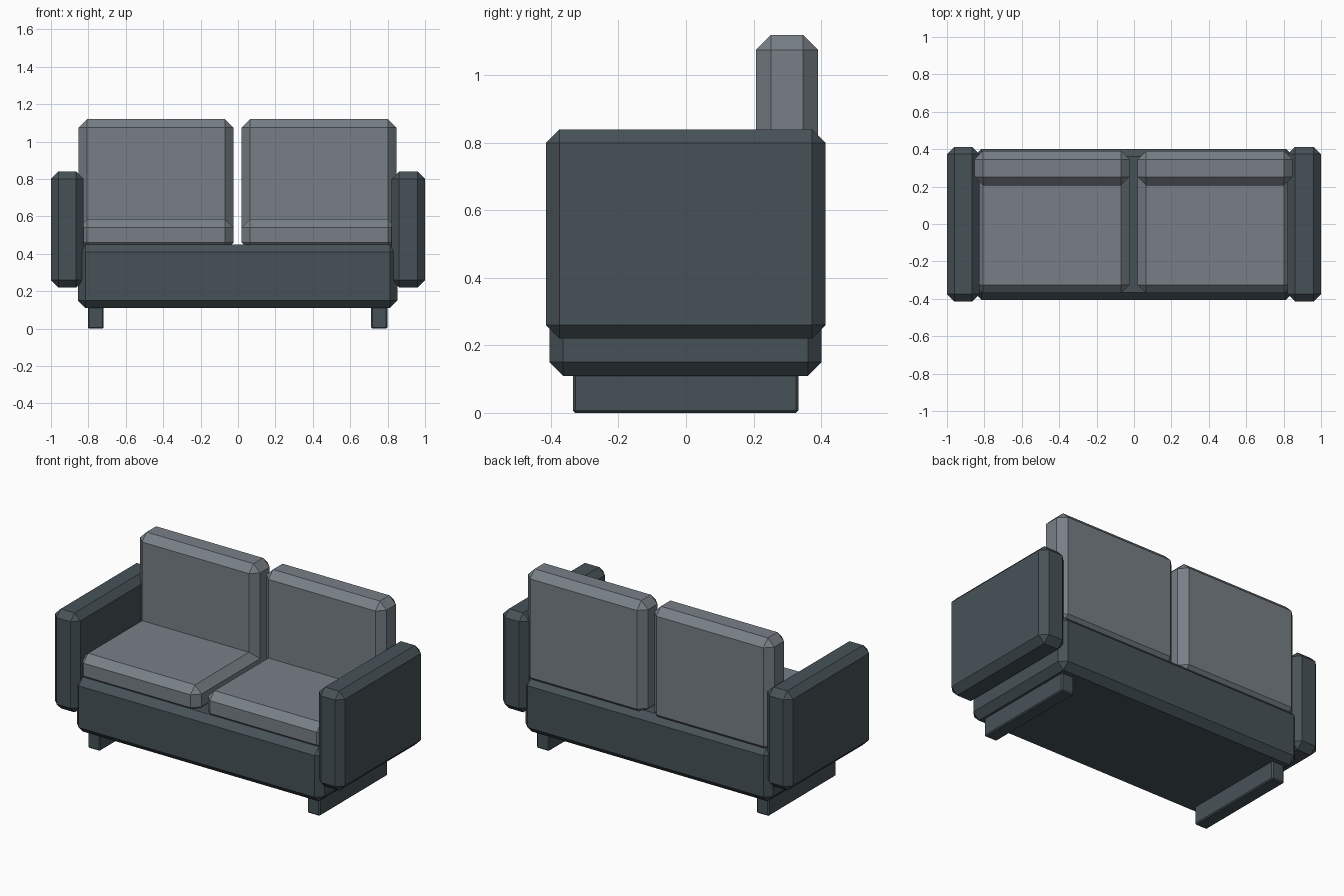
import bpy

if "Cube" in bpy.data.objects:
    bpy.data.objects.remove(bpy.data.objects["Cube"])


def material(name, color):
    m = bpy.data.materials.new(name)
    m.diffuse_color = (*color, 1)
    m.use_nodes = True
    m.node_tree.nodes["Principled BSDF"].inputs["Base Color"].default_value = m.diffuse_color
    return m


frame_mat = material("dark slate fabric", (0.062, 0.084, 0.096))
cushion_mat = material("grey cushion fabric", (0.185, 0.212, 0.240))


def block(name, xs, ys, zs, chamfer, mat):
    """Box between the given limits with flat chamfered edges."""
    spans = (xs, ys, zs)
    bpy.ops.mesh.primitive_cube_add(size=1, location=[(a + b) / 2 for a, b in spans])
    ob = bpy.context.object
    ob.name = name
    ob.scale = [b - a for a, b in spans]
    bpy.ops.object.transform_apply(location=False, rotation=False, scale=True)
    bev = ob.modifiers.new("chamfer", 'BEVEL')
    bev.width = chamfer
    bev.segments = 1
    bev.limit_method = 'NONE'
    ob.data.materials.append(mat)
    return ob


# Base
block("base", (-0.855, 0.852), (-0.405, 0.402), (0.11, 0.45), 0.04, frame_mat)

# Parts that come in pairs: arms, runner legs, seat and back cushions
pairs = {
    "left": ((-1.0, -0.825), (-0.803, -0.718), (-0.852, -0.024)),
    "right": ((0.822, 1.0), (0.712, 0.798), (0.02, 0.847)),
}
for side, (arm_x, leg_x, cushion_x) in pairs.items():
    block(side + "_arm", arm_x, (-0.415, 0.413), (0.22, 0.84), 0.04, frame_mat)
    block(side + "_leg", leg_x, (-0.335, 0.333), (0.0, 0.13), 0.007, frame_mat)
    block(side + "_seat_cushion", cushion_x, (-0.37, 0.36), (0.415, 0.585), 0.045, cushion_mat)
    block(side + "_back_cushion", cushion_x, (0.207, 0.391), (0.415, 1.12), 0.045, cushion_mat)
